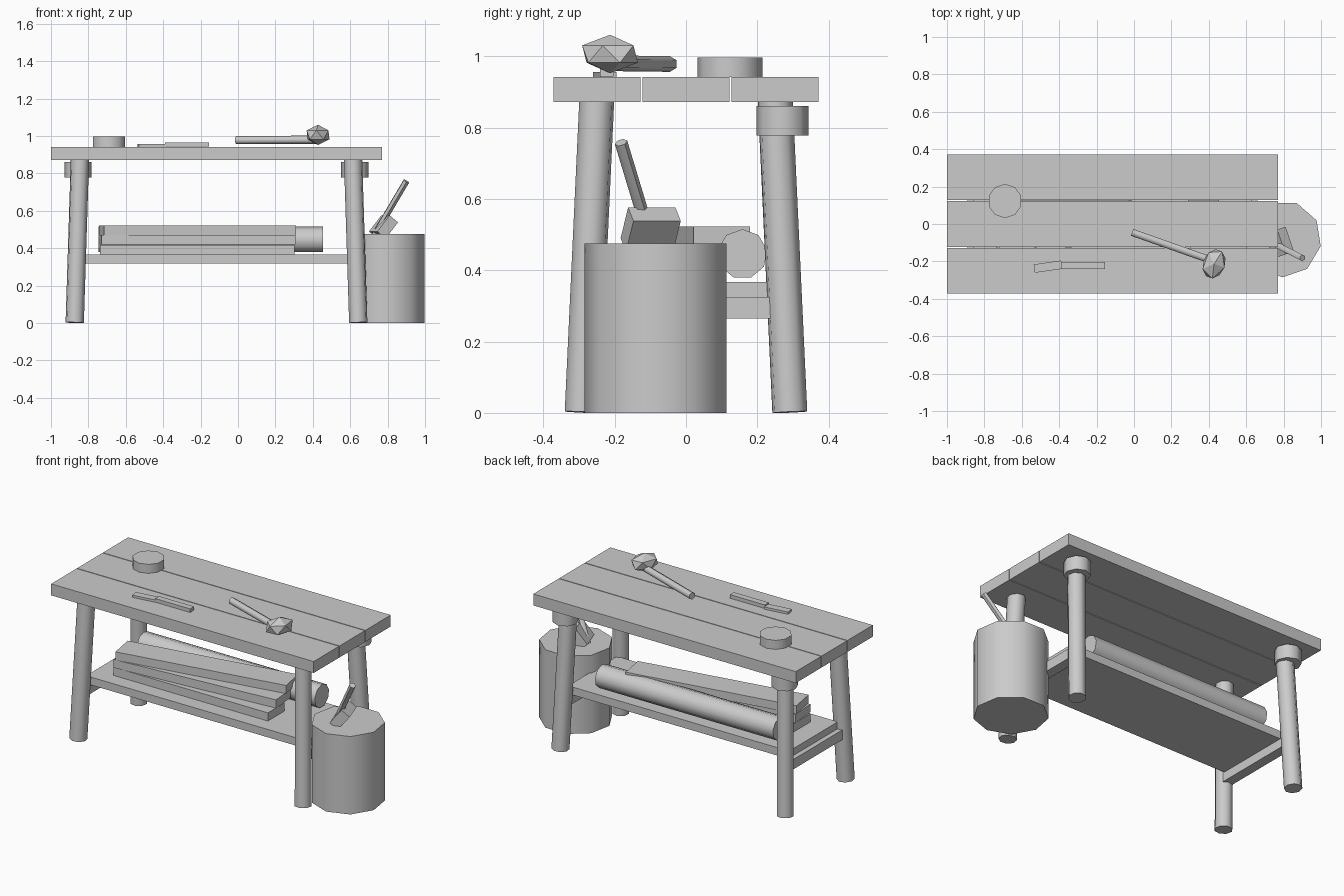
import bpy, math
from mathutils import Vector, Matrix

if "Cube" in bpy.data.objects:
    bpy.data.objects.remove(bpy.data.objects["Cube"])


def finish(name, smooth=False):
    ob = bpy.context.object
    ob.name = name
    if smooth:
        bpy.ops.object.shade_smooth_by_angle(angle=math.radians(60))
    return ob


def box(name, center, size, yaw=0.0, axes=None):
    bpy.ops.mesh.primitive_cube_add(size=1)
    ob = finish(name)
    rot = Matrix.Rotation(math.radians(yaw), 4, 'Z')
    if axes:
        rot = Matrix([Vector(a).normalized() for a in axes]).transposed().to_4x4()
    ob.data.transform(Matrix.Translation(center) @ rot @ Matrix.Diagonal((*size, 1)))
    return ob


def rod(name, a, b, r, sides=8, spin=0.0):
    a, b = Vector(a), Vector(b)
    d = b - a
    bpy.ops.mesh.primitive_cylinder_add(vertices=sides, radius=r, depth=d.length)
    ob = finish(name, True)
    rot = d.to_track_quat('Z', 'Y').to_matrix().to_4x4()
    ob.data.transform(Matrix.Translation((a + b) / 2) @ rot
                      @ Matrix.Rotation(math.radians(spin), 4, 'Z'))
    return ob


CX = -0.115  # bench centre along x

# Table top: three planks with thin gaps
for i in (-1, 0, 1):
    box("top_plank", (CX, i * 0.249, 0.906), (1.77, 0.244, 0.07))

# Splayed legs, collars on the back pair, end rails
for sx in (-1, 1):
    for sy in (-1, 1):
        rod("leg", (CX + sx * 0.758, sy * 0.291, 0.002),
            (CX + sx * 0.73, sy * 0.25, 0.88), 0.05, 8, 22.5)
    rod("leg_collar", (CX + sx * 0.74, 0.27, 0.777),
        (CX + sx * 0.74, 0.27, 0.86), 0.073, 8)
    box("end_rail", (CX + sx * 0.745, 0, 0.295), (0.06, 0.5, 0.06))

# Lower shelf
box("shelf", (CX, 0, 0.343), (1.49, 0.47, 0.048))

# Fanned stack of boards and a log on the shelf
for y, z, yaw in ((-0.065, 0.392, 0), (-0.035, 0.445, 4.5), (0.01, 0.497, 10)):
    box("stored_board", (-0.217, y, z), (1.04, 0.16, 0.05), yaw)
rod("log", (-0.745, 0.158, 0.445), (0.455, 0.158, 0.445), 0.07, 9)

# Chopping stump
rod("stump", (0.797, -0.08, 0), (0.797, -0.08, 0.475), 0.205, 9, 9 - 90)

# Hatchet stuck in the stump
rod("hatchet_handle", (0.73, -0.095, 0.47), (0.9, -0.182, 0.758), 0.018, 6)
box("hatchet_head", (0.778, -0.099, 0.514), (0.06, 0.14, 0.11),
    axes=((0.733, 0.25, -0.615), (-0.32, 0.94, 0), (0.59, 0.19, 0.78)))

# Mallet lying on the top
rod("mallet_handle", (-0.01, -0.045, 0.978), (0.43, -0.2, 0.98), 0.022, 6)
bpy.ops.mesh.primitive_ico_sphere_add(subdivisions=1, radius=1)
head = finish("mallet_head")
head.data.transform(Matrix.Translation((0.428, -0.213, 1.006))
                    @ Matrix.Rotation(math.radians(-20), 4, 'Z')
                    @ Matrix.Diagonal((0.066, 0.09, 0.054, 1)))

# Chisel
box("chisel_handle", (-0.272, -0.222, 0.954), (0.235, 0.038, 0.022))
box("chisel_blade", (-0.46, -0.228, 0.949), (0.148, 0.045, 0.014), 8)

# Round tin
rod("round_tin", (-0.69, 0.123, 0.941), (-0.69, 0.123, 0.996), 0.091, 10)
